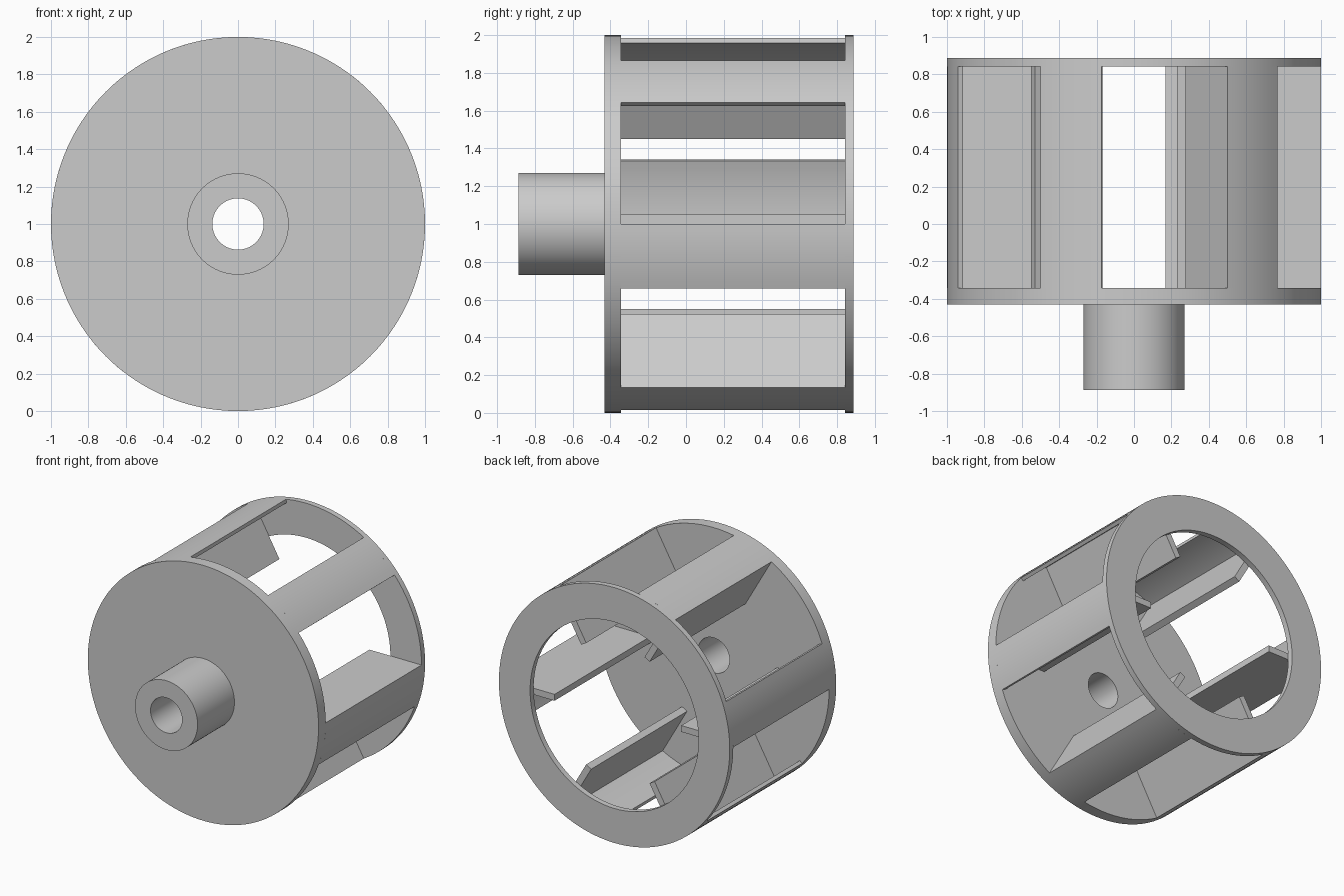
import bpy
import bmesh
import math

if "Cube" in bpy.data.objects:
    bpy.data.objects.remove(bpy.data.objects["Cube"], do_unlink=True)

# One plain grey for everything
grey = bpy.data.materials.new("plain grey")
grey.use_nodes = True
colour = (0.6, 0.6, 0.6, 1)
grey.diffuse_color = colour
grey.node_tree.nodes["Principled BSDF"].inputs["Base Color"].default_value = colour

AXIS_Z = 1.0
OUTER, SHELL_INNER, BLADE_INNER = 1.0, 0.973, 0.549
PLATE_BACK, RING_FRONT = -0.343, 0.843
BLADE_THICK = 0.05


def finish(name, bm):
    bmesh.ops.recalc_face_normals(bm, faces=bm.faces)
    mesh = bpy.data.meshes.new(name)
    bm.to_mesh(mesh)
    bm.free()
    mesh.materials.append(grey)
    obj = bpy.data.objects.new(name, mesh)
    bpy.context.collection.objects.link(obj)
    bpy.ops.object.select_all(action="DESELECT")
    obj.select_set(True)
    bpy.context.view_layer.objects.active = obj
    bpy.ops.object.shade_smooth_by_angle(angle=math.radians(30))


def revolve(name, profile, start=0, sweep=360, steps=120):
    """Sweep a closed (radius, y) profile around the drum axis."""
    bm = bmesh.new()
    full = sweep == 360
    rows = []
    for i in range(steps if full else steps + 1):
        a = math.radians(start + sweep * i / steps)
        rows.append([bm.verts.new((r * math.cos(a), y, AXIS_Z + r * math.sin(a)))
                     for r, y in profile])
    n = len(profile)
    for i in range(steps):
        p, q = rows[i], rows[(i + 1) % len(rows)]
        for j in range(n):
            k = (j + 1) % n
            bm.faces.new((p[j], p[k], q[k], q[j]))
    if not full:
        bm.faces.new(rows[0])
        bm.faces.new(rows[-1])
    finish(name, bm)


def blade(name, angle):
    """Flat radial vane flush with the edge of a shell strip, its thickness behind the strip."""
    a = math.radians(angle)
    buried = (SHELL_INNER + OUTER) / 2
    section = [(BLADE_INNER, 0), (OUTER, 0), (buried, -BLADE_THICK), (BLADE_INNER, -BLADE_THICK)]
    bm = bmesh.new()
    ends = []
    for y in (PLATE_BACK, RING_FRONT):
        ends.append([bm.verts.new((u * math.cos(a) - v * math.sin(a), y,
                                   AXIS_Z + u * math.sin(a) + v * math.cos(a)))
                     for u, v in section])
    p, q = ends
    bm.faces.new(p)
    bm.faces.new(q)
    for j in range(4):
        k = (j + 1) % 4
        bm.faces.new((p[j], p[k], q[k], q[j]))
    finish(name, bm)


# Front plate with bored hub
BORE, HUB, HUB_FRONT, PLATE_FRONT = 0.137, 0.271, -0.887, -0.431
revolve("front_plate_and_hub", [
    (BORE, HUB_FRONT), (HUB, HUB_FRONT), (HUB, PLATE_FRONT),
    (OUTER, PLATE_FRONT), (OUTER, PLATE_BACK), (BORE, PLATE_BACK)])

# Open back ring
revolve("back_ring", [(0.73, RING_FRONT), (OUTER, RING_FRONT), (OUTER, 0.887), (0.73, 0.887)])

# Six curved shell strips, each with a vane
for i in range(6):
    end = 60 * i
    revolve(f"shell_strip_{i + 1}", [
        (SHELL_INNER, PLATE_BACK), (OUTER, PLATE_BACK),
        (OUTER, RING_FRONT), (SHELL_INNER, RING_FRONT)],
        start=end - 20, sweep=20, steps=8)
    blade(f"blade_{i + 1}", end)
